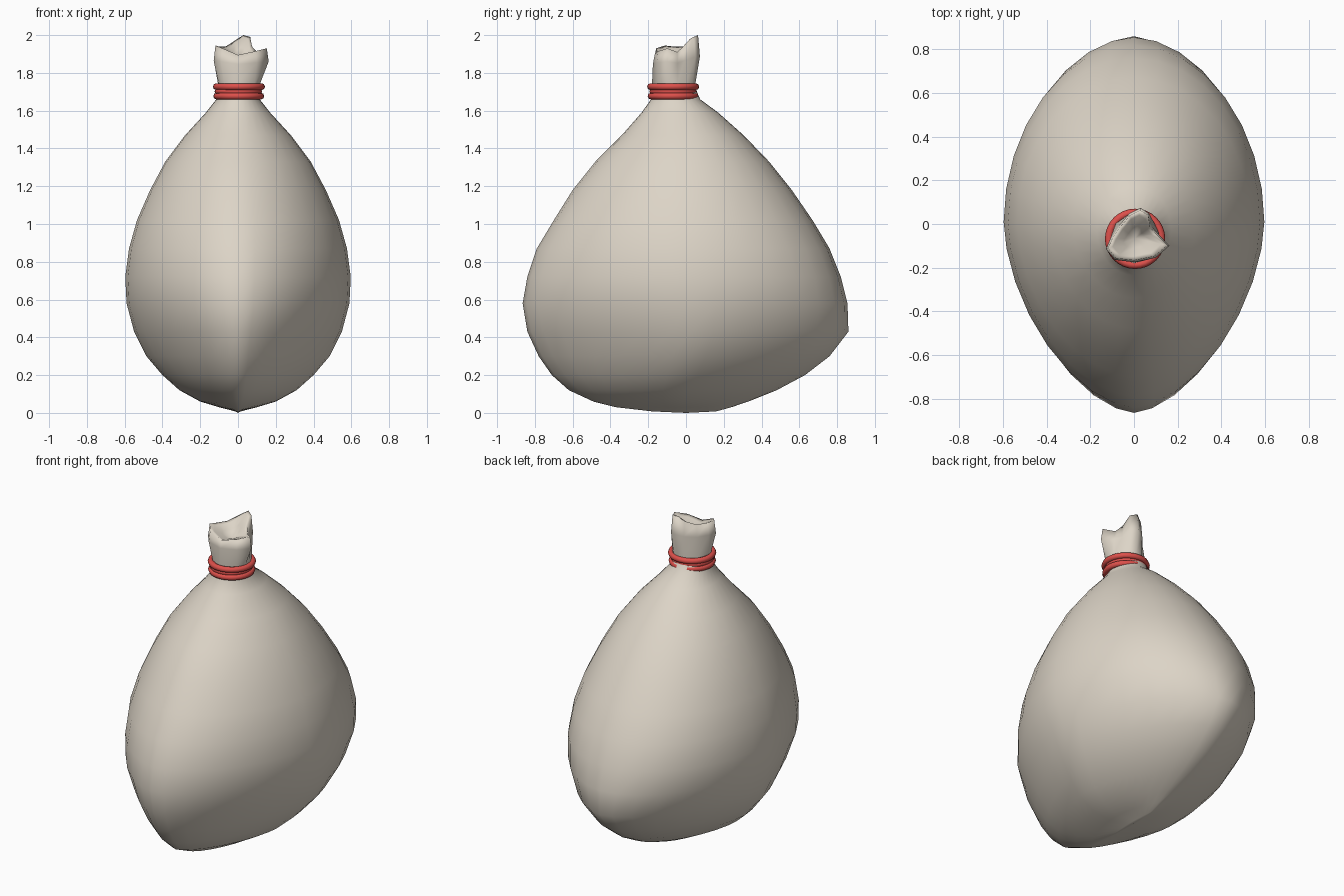
import bpy, bmesh, math

if "Cube" in bpy.data.objects:
    bpy.data.objects.remove(bpy.data.objects["Cube"])


def material(name, color):
    m = bpy.data.materials.new(name)
    m.diffuse_color = (*color, 1)
    m.use_nodes = True
    m.node_tree.nodes["Principled BSDF"].inputs["Base Color"].default_value = m.diffuse_color
    return m


cloth = material("cloth", (0.72, 0.66, 0.57))
red = material("red_cord", (0.72, 0.08, 0.07))


def loft(name, rings, mat, cap_start=None, cap_end=None):
    bm = bmesh.new()
    vs = [[bm.verts.new(p) for p in r] for r in rings]
    n = len(rings[0])
    for a, b in zip(vs, vs[1:]):
        for i in range(n):
            j = (i + 1) % n
            bm.faces.new((a[i], a[j], b[j], b[i]))
    for cap, ring in ((cap_start, vs[0]), (cap_end, vs[-1])):
        if cap:
            c = bm.verts.new(cap)
            for i in range(n):
                bm.faces.new((ring[i], ring[(i + 1) % n], c))
    bmesh.ops.recalc_face_normals(bm, faces=bm.faces[:])
    me = bpy.data.meshes.new(name)
    bm.to_mesh(me)
    bm.free()
    me.materials.append(mat)
    me.shade_smooth()
    ob = bpy.data.objects.new(name, me)
    bpy.context.collection.objects.link(ob)
    return ob


def section(z, hx, yf, yb, pf, pb, n=32):
    # superellipse with separate front and back fullness
    cy = (yf + yb) / 2 + 0.02 * min(1, hx / 0.5)
    pts = []
    for i in range(n):
        t = 2 * math.pi * i / n
        c, s = math.cos(t), math.sin(t)
        p, ry = (pb, yb - cy) if s > 0 else (pf, cy - yf)
        x = math.copysign(abs(c) ** (2 / p), c) * hx
        y = cy + math.copysign(abs(s) ** (2 / p), s) * ry
        pts.append((x, y, z))
    return pts


# sack body: height, half width, front y, back y, front/back fullness
body = [
    (0.008, 0.015, -0.18, 0.16, 1.6, 1.6),
    (0.03, 0.10, -0.37, 0.24, 1.5, 1.6),
    (0.06, 0.20, -0.49, 0.33, 1.5, 1.6),
    (0.12, 0.31, -0.62, 0.48, 1.5, 1.6),
    (0.20, 0.40, -0.71, 0.63, 1.5, 1.6),
    (0.30, 0.485, -0.78, 0.76, 1.5, 1.6),
    (0.43, 0.55, -0.84, 0.86, 1.55, 1.65),
    (0.58, 0.59, -0.865, 0.855, 1.65, 1.85),
    (0.72, 0.597, -0.84, 0.82, 1.7, 1.95),
    (0.87, 0.577, -0.79, 0.76, 1.75, 2.0),
    (1.02, 0.535, -0.70, 0.67, 1.8, 2.0),
    (1.18, 0.465, -0.60, 0.56, 1.8, 2.0),
    (1.33, 0.385, -0.48, 0.44, 1.85, 2.0),
    (1.47, 0.28, -0.34, 0.305, 1.9, 2.0),
    (1.59, 0.17, -0.235, 0.17, 2.0, 2.0),
    (1.66, 0.115, -0.185, 0.075, 2.0, 2.0),
    (1.73, 0.105, -0.175, 0.045, 2.0, 2.0),
]
loft("sack_body", [section(*r) for r in body], cloth, cap_start=(0, 0, 0))

# gathered cloth above the tie
CX, CY = 0.005, -0.065
rim = [(.165, -.10, 1.93), (.11, -.045, 1.91), (.08, -.01, 1.94), (.07, .05, 1.99),
       (.03, .075, 2.0), (-.02, .05, 1.97), (-.07, -.01, 1.94), (-.11, -.07, 1.94),
       (-.13, -.115, 1.945), (-.09, -.165, 1.93), (0, -.175, 1.895), (.10, -.155, 1.915)]


def tuft_ring(scale, zf, blend=1.0):
    out = []
    for x, y, z in rim:
        a = math.atan2(y - CY, x - CX)
        bx, by = CX + 0.112 * math.cos(a), CY + 0.115 * math.sin(a)
        tx, ty = CX + (x - CX) * scale, CY + (y - CY) * scale
        out.append((bx + (tx - bx) * blend, by + (ty - by) * blend, zf(z)))
    return out


loft("gathered_top", [
    tuft_ring(1, lambda z: 1.69, 0),
    tuft_ring(1, lambda z: 1.75, 0.1),
    tuft_ring(1, lambda z: 1.86 + (z - 1.93) * 0.4, 0.95),
    tuft_ring(0.92, lambda z: z),
    tuft_ring(0.75, lambda z: z - 0.01),
    tuft_ring(0.4, lambda z: 1.90 + (z - 1.93) * 0.5),
], cloth, cap_end=(CX, CY, 1.87))

# red cord wound around the neck
for i, (z, r, x) in enumerate([(1.677, 0.117, 0.004), (1.702, 0.108, 0.002), (1.727, 0.12, 0.005)]):
    bpy.ops.mesh.primitive_torus_add(major_segments=32, minor_segments=8, major_radius=r,
                                     minor_radius=0.018, location=(x, -0.068, z))
    ob = bpy.context.object
    ob.name = f"cord_loop_{i + 1}"
    ob.data.materials.append(red)
    bpy.ops.object.shade_smooth()
